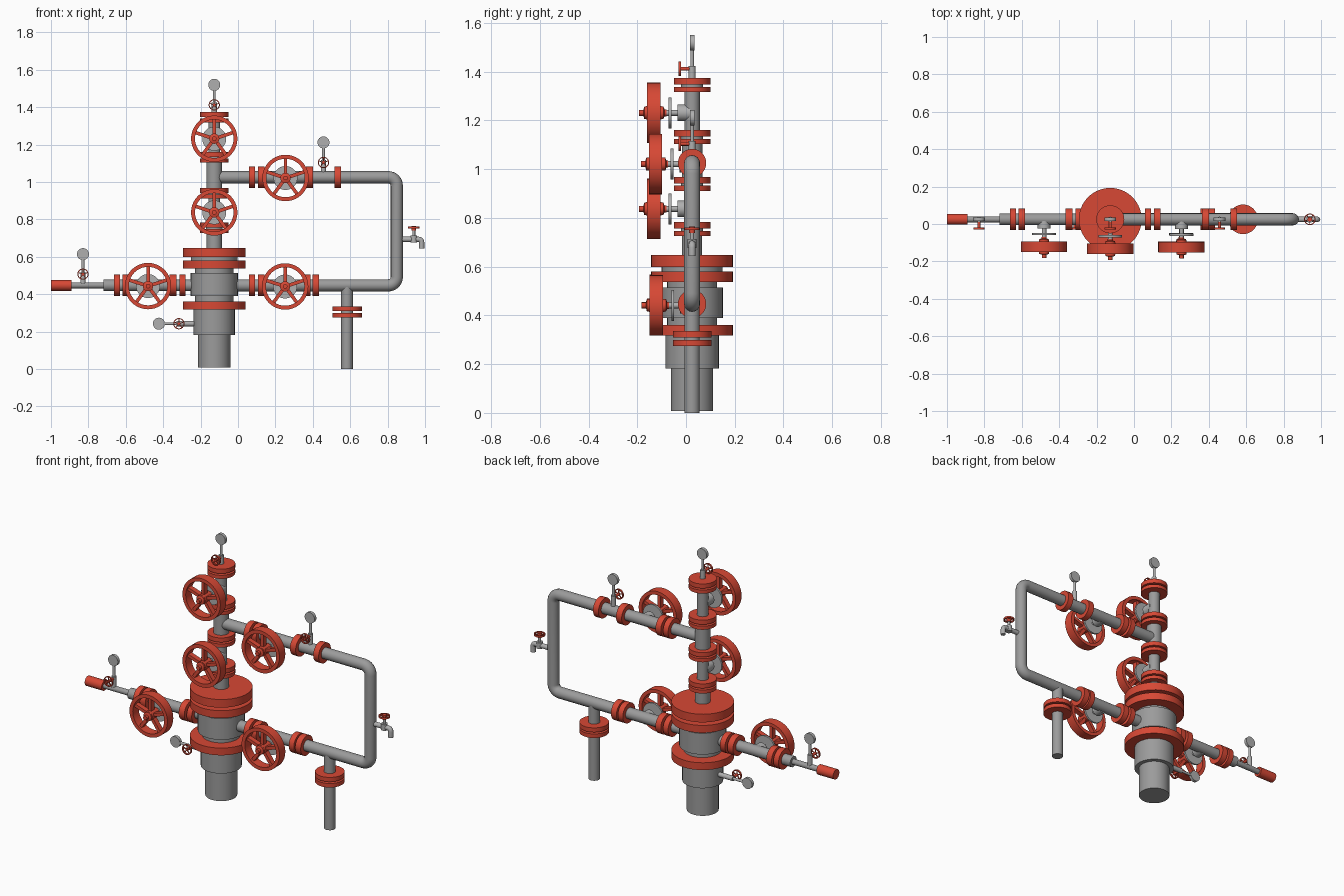
import bpy, bmesh, math
from mathutils import Vector, Matrix

cube = bpy.data.objects.get("Cube")
if cube:
    bpy.data.objects.remove(cube, do_unlink=True)


def material(name, rgb):
    m = bpy.data.materials.new(name)
    m.use_nodes = True
    m.diffuse_color = (*rgb, 1)
    m.node_tree.nodes["Principled BSDF"].inputs["Base Color"].default_value = (*rgb, 1)
    return m


RED = material("valve red", (0.68, 0.065, 0.035))
GREY = material("pipe grey", (0.33, 0.33, 0.33))
LIGHT = material("fitting light grey", (0.43, 0.43, 0.43))
UP, FRONT, LEFT = Vector((0, 0, 1)), Vector((0, -1, 0)), Vector((1, 0, 0))
Y = 0.025          # depth of the pipe plane
COL = -0.127       # x of the main column
LOW, HIGH = 0.447, 1.025   # heights of the two pipe runs


def finish(name, bm, mat, origin, direction):
    """Orient local z along direction, smooth round faces, keep edges sharp."""
    bmesh.ops.recalc_face_normals(bm, faces=bm.faces)
    for f in bm.faces:
        f.smooth = True
    for e in bm.edges:
        if len(e.link_faces) == 2 and e.calc_face_angle() > 0.6:
            e.smooth = False
    turn = Vector(direction).to_track_quat('Z', 'Y').to_matrix().to_4x4()
    bm.transform(Matrix.Translation(origin) @ turn)
    me = bpy.data.meshes.new(name)
    bm.to_mesh(me)
    bm.free()
    me.materials.append(mat)
    ob = bpy.data.objects.new(name, me)
    bpy.context.collection.objects.link(ob)
    return ob


def lathe(name, profile, origin, direction, mat, closed=False, steps=40):
    """Spin a (radius, height) profile about the direction axis."""
    bm = bmesh.new()
    vs = [bm.verts.new((r, 0, t)) for r, t in profile]
    edges = [bm.edges.new(p) for p in zip(vs, vs[1:])]
    if closed:
        edges.append(bm.edges.new((vs[-1], vs[0])))
    bmesh.ops.spin(bm, geom=vs + edges, cent=(0, 0, 0), axis=(0, 0, 1),
                   angle=math.tau, steps=steps)
    bmesh.ops.remove_doubles(bm, verts=bm.verts, dist=1e-5)
    return finish(name, bm, mat, origin, direction)


def rod(name, origin, direction, a, b, r, mat):
    return lathe(name, [(0, a), (r, a), (r, b), (0, b)], origin, direction, mat)


def stack(name, origin, direction, r, spans, mat=RED):
    for a, b in spans:
        rod(name, origin, direction, a, b, r, mat)


def wheel(name, origin, direction, r, depth):
    """Five-spoked handwheel centred on origin."""
    h = depth / 2
    lathe(name + "_rim", [(r * .83, -h), (r, -h), (r, h), (r * .83, h)],
          origin, direction, RED, closed=True)
    bm = bmesh.new()
    for k in range(5):
        m = (Matrix.Rotation(k * math.tau / 5, 4, 'Z')
             @ Matrix.Translation((0, r * .48, 0))
             @ Matrix.Diagonal((r * .15, r * .8, depth * .55, 1)))
        bmesh.ops.create_cube(bm, size=1, matrix=m)
    finish(name + "_spokes", bm, RED, origin, direction)
    rod(name + "_hub", origin, direction, -h * 1.2, h * 1.1, r * .22, RED)


def gate_valve(name, x, z, reach):
    """Bonnet, round plate, stem and handwheel facing the front."""
    axis = Vector((x, Y, z))
    rod(name + "_bonnet", axis, FRONT, 0, reach - .098, .034, LIGHT)
    rod(name + "_stem", axis, FRONT, 0, reach - .04, .012, LIGHT)
    rod(name + "_plate", axis, FRONT, reach - .073, reach - .062, .064, LIGHT)
    c = axis + FRONT * reach
    wheel(name + "_wheel", c, FRONT, .124, .055)
    lathe(name + "_wheel_boss", [(0, -.052), (.014, -.052), (.014, -.045), (.026, -.04),
                                 (.026, .038), (.012, .042), (.012, .06), (0, .06)],
          c, FRONT, RED)


def gauge(name, base, direction, stub):
    """Needle valve on a stub with a round pressure dial at the end."""
    base = Vector(base)
    knob = base + direction * stub
    rod(name + "_stub", base, direction, -.02, stub + .012, .014, LIGHT)
    rod(name + "_stem", base, direction, stub, stub + .085, .0075, LIGHT)
    rod(name + "_needle_stem", knob, FRONT, 0, .05, .008, RED)
    wheel(name + "_needle_wheel", knob + FRONT * .05, FRONT, .03, .01)
    rod(name + "_dial", knob + direction * .107, FRONT, -.009, .009, .032, LIGHT)


def bent_pipe(name, points, r, bend, mat):
    """Round pipe along a path with rounded corners."""
    pts = [Vector(p) for p in points]
    path = [pts[0]]
    for a, b, c in zip(pts, pts[1:], pts[2:]):
        u, v = (a - b).normalized(), (c - b).normalized()
        for i in range(9):
            t = i / 8 * math.pi / 2
            path.append(b + u * bend * (1 - math.sin(t)) + v * bend * (1 - math.cos(t)))
    path.append(pts[-1])
    cu = bpy.data.curves.new(name, 'CURVE')
    cu.dimensions = '3D'
    cu.bevel_depth = r
    cu.bevel_resolution = 6
    cu.use_fill_caps = True
    sp = cu.splines.new('POLY')
    sp.points.add(len(path) - 1)
    for p, co in zip(sp.points, path):
        p.co = (*co, 1)
    sp.use_smooth = True
    cu.materials.append(mat)
    ob = bpy.data.objects.new(name, cu)
    bpy.context.collection.objects.link(ob)


# Wellhead column
foot = Vector((COL, Y, 0))
rod("casing", foot, UP, .008, .19, .086, GREY)
rod("casing_head", foot, UP, .182, .32, .11, GREY)
rod("spool_neck", foot, UP, .35, .55, .102, GREY)
rod("cross_body", foot, UP, .389, .514, .126, GREY)
rod("hanger_neck", foot, UP, .575, .605, .125, GREY)
stack("large_flange", foot, UP, .168, [(.317, .36), (.537, .581), (.599, .647)])
rod("lower_column_pipe", foot, UP, .64, .74, .041, GREY)
rod("column_pipe", foot, UP, .72, 1.36, .032, GREY)
rod("flow_tee", foot, UP, .955, 1.105, .042, GREY)
for z in (.726, .911, 1.103, 1.317):
    stack("column_flange", foot, UP, .075, [(z, z + .021), (z + .031, z + .057)])
    rod("column_gasket", foot, UP, z + .01, z + .04, .045, GREY)

# Left branch
axis = Vector((0, Y, LOW))
rod("left_branch_pipe", axis, LEFT, -.72, COL, .031, GREY)
rod("left_thin_pipe", axis, LEFT, -.9, -.71, .016, GREY)
rod("left_end_cap", axis, LEFT, -1, -.89, .029, RED)
stack("left_flange", axis, LEFT, .058, [(-.663, -.63), (-.618, -.583),
                                        (-.365, -.328), (-.313, -.28)])

# Right loop of pipe joining both branches
bent_pipe("loop_pipe", [(COL, Y, HIGH), (.849, Y, HIGH), (.849, Y, LOW), (COL, Y, LOW)],
          .0325, .045, GREY)
for z in (LOW, HIGH):
    stack("inner_flange", (0, Y, z), LEFT, .058, [(.059, .092), (.107, .142)])
stack("lower_outer_flange", axis, LEFT, .058, [(.355, .388), (.397, .433)])
stack("upper_outer_flange", (0, Y, HIGH), LEFT, .058, [(.363, .4), (.515, .55)])

# Support leg
leg = Vector((.583, Y, 0))
rod("support_leg", leg, UP, 0, LOW, .031, GREY)
stack("leg_flange", leg, UP, .079, [(.275, .299), (.309, .335)])

# Handwheel valves
for name, x, z, reach in (("top_valve", COL, 1.231, .158), ("master_valve", COL, .837, .158),
                          ("left_valve", -.481, LOW - .004, .147),
                          ("lower_right_valve", .252, LOW - .006, .147),
                          ("upper_right_valve", .254, HIGH - .004, .15)):
    gate_valve(name, x, z, reach)

# Pressure gauges
gauge("top_gauge", (COL, Y, 1.374), UP, .038)
gauge("upper_gauge", (.457, Y, HIGH + .032), UP, .047)
gauge("left_gauge", (-.829, Y, LOW + .015), UP, .045)
gauge("casing_gauge", (-.235, Y, .242), -LEFT, .081)

# Sampling tap on the outer riser
bent_pipe("tap_spout", [(.87, Y, .693), (.982, Y, .693), (.982, Y, .643)], .014, .016, LIGHT)
tap = Vector((.94, Y, .693))
rod("tap_body", tap, UP, -.016, .02, .018, LIGHT)
rod("tap_stem", tap, UP, 0, .06, .008, LIGHT)
rod("tap_bonnet", tap, UP, .046, .072, .012, RED)
wheel("tap_wheel", tap + UP * .063, UP, .031, .01)
